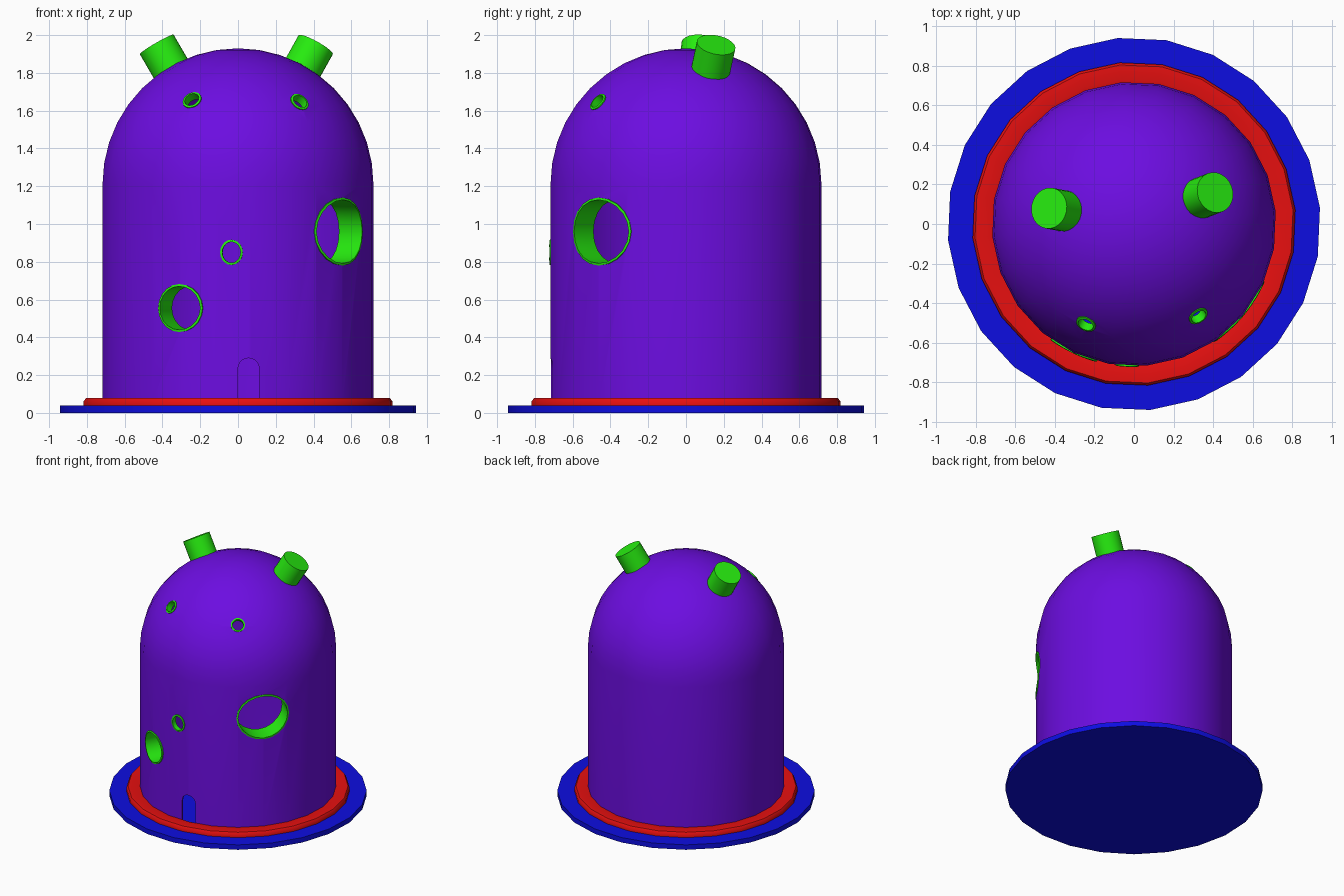
import bpy, bmesh, math
from mathutils import Vector

if "Cube" in bpy.data.objects:
    bpy.data.objects.remove(bpy.data.objects["Cube"])

SIDES, R, ZC = 24, 0.72, 1.21          # dome sides, radius, sphere centre height
WALL = 0.012


def material(name, rgb):
    m = bpy.data.materials.new(name)
    m.diffuse_color = (*rgb, 1)
    m.use_nodes = True
    m.node_tree.nodes["Principled BSDF"].inputs["Base Color"].default_value = m.diffuse_color
    return m


PURPLE = material("purple", (0.15, 0.004, 0.75))
GREEN = material("green", (0.02, 0.85, 0.005))
RED = material("red", (0.8, 0.005, 0.005))
BLUE = material("blue", (0.004, 0.004, 0.75))


def grid_object(name, rings, mat=None, close_rows=False, caps=False):
    """Skin a list of closed point rings."""
    bm = bmesh.new()
    rows = [[bm.verts.new(p) for p in ring] for ring in rings]
    pairs = list(zip(rows, rows[1:]))
    if close_rows:
        pairs.append((rows[-1], rows[0]))
    n = len(rows[0])
    for a, b in pairs:
        for i in range(n):
            j = (i + 1) % n
            bm.faces.new((a[i], a[j], b[j], b[i]))
    if caps:
        bm.faces.new(rows[0])
        bm.faces.new(rows[-1])
    bmesh.ops.remove_doubles(bm, verts=bm.verts, dist=1e-5)
    bmesh.ops.recalc_face_normals(bm, faces=bm.faces)
    me = bpy.data.meshes.new(name)
    bm.to_mesh(me)
    bm.free()
    ob = bpy.data.objects.new(name, me)
    bpy.context.collection.objects.link(ob)
    if mat:
        me.materials.append(mat)
    return ob


def smooth(ob, angle=40):
    bpy.ops.object.select_all(action='DESELECT')
    bpy.context.view_layer.objects.active = ob
    ob.select_set(True)
    bpy.ops.object.shade_smooth_by_angle(angle=math.radians(angle))


def lathe(name, profile, mat, close_rows=False, caps=False):
    off = math.radians(5)
    angs = [off + 2 * math.pi * i / SIDES for i in range(SIDES)]
    rings = [[(r * math.cos(a), r * math.sin(a), z) for a in angs] for r, z in profile]
    return grid_object(name, rings, mat, close_rows, caps)


def dome_profile(r):
    arc = [math.pi / 2 * i / 10 for i in range(11)]
    return [(r, 0.04)] + [(r * math.cos(a), ZC + r * math.sin(a)) for a in arc]


def frame(direction):
    n = Vector(direction).normalized()
    u = Vector((-n.y, n.x, 0)).normalized()
    return n, u, n.cross(u)


def circle(c, u, v, ru, rv, n=20):
    return [c + u * ru * math.cos(2 * math.pi * i / n) + v * rv * math.sin(2 * math.pi * i / n)
            for i in range(n)]


def on_dome(p, axis, r):
    """Slide p along axis until it lies on the dome of radius r."""
    lo, hi = -0.4, 0.4
    for _ in range(40):
        t = (lo + hi) / 2
        q = p + axis * t
        d = math.hypot(q.x, q.y) if q.z < ZC else (q - Vector((0, 0, ZC))).length
        lo, hi = (t, hi) if d < r else (lo, t)
    return p + axis * lo


# base plate and collar
smooth(lathe("base_plate", [(0.945, 0), (0.945, 0.04)], BLUE, caps=True))
smooth(lathe("collar_ring", [(0.715, 0.04), (0.82, 0.04), (0.82, 0.062), (0.808, 0.078),
                             (0.73, 0.08), (0.715, 0.075)], RED, close_rows=True))

# thin hollow dome
dome = lathe("dome_shell", dome_profile(R) + dome_profile(R - WALL)[::-1], PURPLE, close_rows=True)

# round openings: name, centre, horizontal radius, vertical radius, sleeve depth
openings = [
    ("side_window", (0.545, -0.455, 0.96), 0.2, 0.18, 0.16),
    ("lower_window", (-0.31, -0.65, 0.555), 0.13, 0.127, 0.15),
    ("small_window", (-0.035, -0.72, 0.85), 0.06, 0.067, 0.04),
    ("left_upper_hole", (-0.24, -0.5, 1.65), 0.052, 0.052, 0.05),
    ("right_upper_hole", (0.325, -0.465, 1.645), 0.052, 0.052, 0.05),
]
cutters = []
for name, c, ru, rv, depth in openings:
    c = Vector(c)
    n, u, v = frame((c.x, c.y, max(0, c.z - ZC)))
    rim = 0.012
    outer = [on_dome(p, n, R + 0.002) for p in circle(c, u, v, ru, rv)]
    inner = [on_dome(p, n, R + 0.004) for p in circle(c, u, v, ru - rim, rv - rim)]
    back = [p - n * depth for p in inner]
    outer_back = [p - n * 0.02 for p in outer]
    smooth(grid_object(name + "_sleeve", [outer_back, outer, inner, back], GREEN))
    hole = circle(c, u, v, ru - 0.003, rv - 0.003)
    cutters.append(grid_object(name + "_cutter", [[p - n * 0.2 for p in hole],
                                                  [p + n * 0.2 for p in hole]], caps=True))

# arched doorway
arch = [(0.0, 0.06), (0.112, 0.06)]
arch += [(0.056 + 0.056 * math.cos(math.pi * i / 10), 0.234 + 0.056 * math.sin(math.pi * i / 10))
         for i in range(11)]
cutters.append(grid_object("door_cutter", [[(x, y, z) for x, z in arch] for y in (-0.9, -0.5)],
                           caps=True))

# cut the openings
for cut in cutters:
    mod = dome.modifiers.new(cut.name, 'BOOLEAN')
    mod.operation, mod.solver, mod.object = 'DIFFERENCE', 'EXACT', cut
bpy.context.view_layer.objects.active = dome
for mod in list(dome.modifiers):
    bpy.ops.object.modifier_apply(modifier=mod.name)
for cut in cutters:
    bpy.data.objects.remove(cut)
smooth(dome)

# two stubs on top, pointing out from the dome centre
for name, d in (("left_stub", (-0.43, 0.08, 0.74)), ("right_stub", (0.412, 0.16, 0.74))):
    n, u, v = frame(d)
    o = Vector((0, 0, ZC))
    smooth(grid_object(name, [circle(o + n * t, u, v, 0.104, 0.104, 24) for t in (0.68, 0.86)],
                       GREEN, caps=True))
